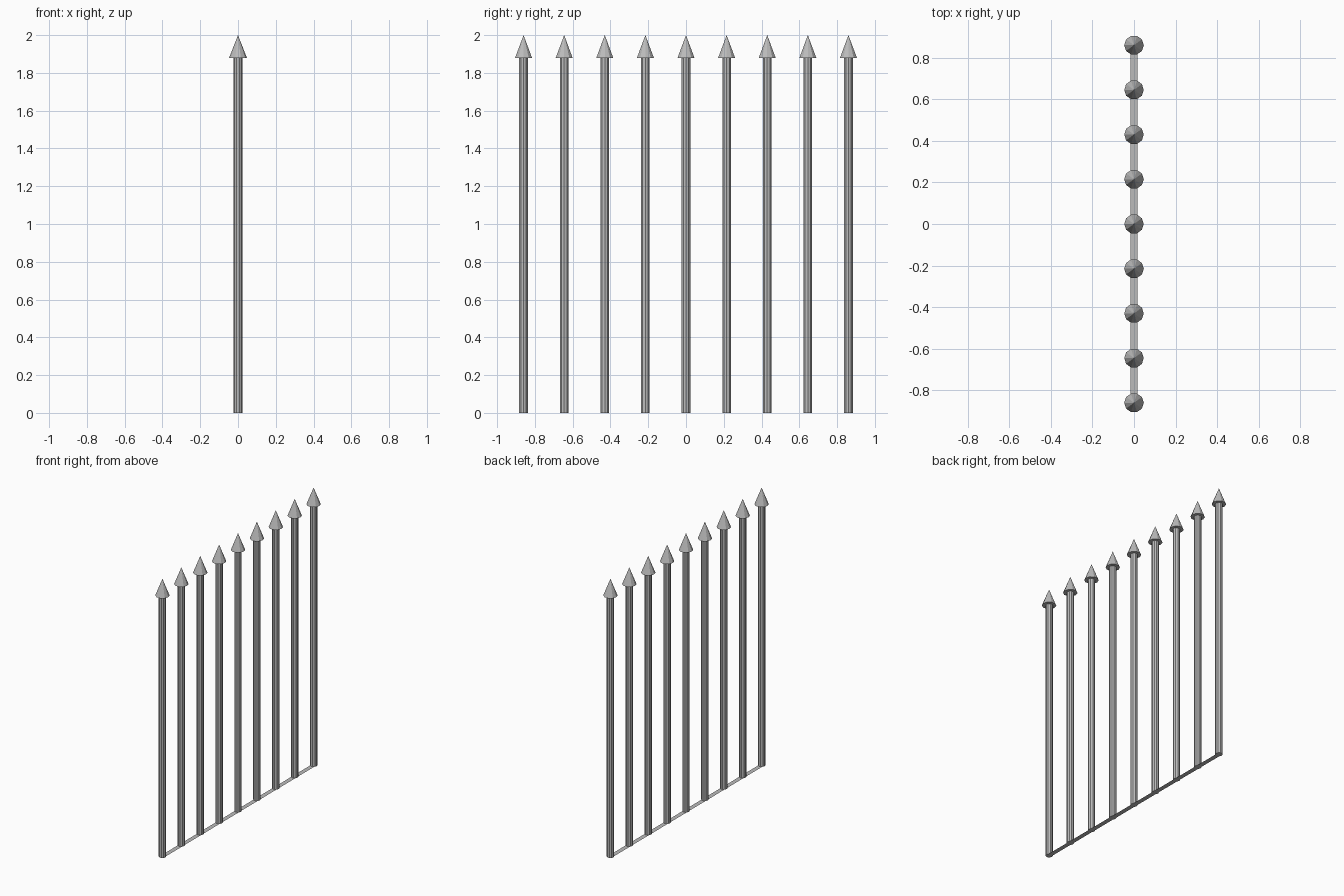
import bpy
import math

if "Cube" in bpy.data.objects:
    bpy.data.objects.remove(bpy.data.objects["Cube"])

SIDES = 10
COUNT = 9
SPACING = 0.215
POST_R, TIP_R = 0.024, 0.047
TIP_Z, TOP_Z = 1.88, 2.0

grey = bpy.data.materials.new("iron_grey")
grey.diffuse_color = (0.5, 0.5, 0.5, 1)
grey.use_nodes = True
grey.node_tree.nodes["Principled BSDF"].inputs["Base Color"].default_value = grey.diffuse_color


def finish(name):
    ob = bpy.context.object
    ob.name = name
    ob.data.materials.append(grey)
    return ob


def cone(name, r1, r2, z0, z1, y):
    # corners point along x
    bpy.ops.mesh.primitive_cone_add(
        vertices=SIDES, radius1=r1, radius2=r2, depth=z1 - z0,
        location=(0, y, (z0 + z1) / 2), rotation=(0, 0, math.pi / 2))
    return finish(name)


# row of posts, each with a pointed tip
for i in range(COUNT):
    y = (i - (COUNT - 1) / 2) * SPACING
    cone(f"post_{i + 1}", POST_R, POST_R, 0, TIP_Z, y)
    cone(f"spear_tip_{i + 1}", TIP_R, 0, TIP_Z, TOP_Z, y)

# flat strip joining the posts at the ground
half = SPACING * (COUNT - 1) / 2
bpy.ops.mesh.primitive_plane_add(size=1, location=(0, 0, 0))
strip = finish("ground_strip")
strip.scale = (0.034, 2 * half, 1)
